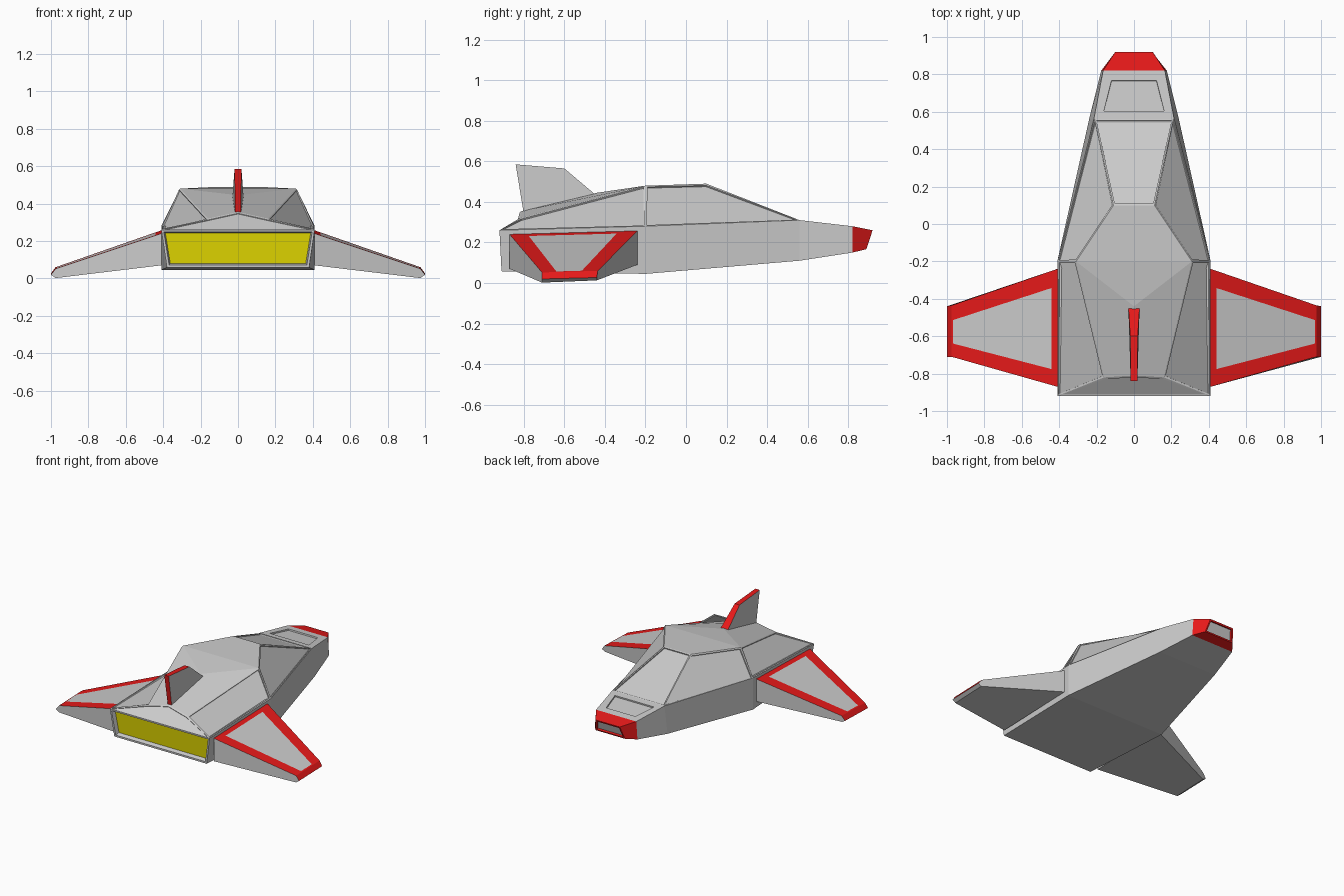
import bpy, bmesh
from mathutils import Vector

if "Cube" in bpy.data.objects:
    bpy.data.objects.remove(bpy.data.objects["Cube"])


def material(name, color):
    m = bpy.data.materials.new(name)
    m.diffuse_color = (*color, 1)
    m.use_nodes = True
    m.node_tree.nodes["Principled BSDF"].inputs["Base Color"].default_value = m.diffuse_color
    return m


MATS = [material("grey", (0.6, 0.6, 0.6)),
        material("red", (0.8, 0.01, 0.01)),
        material("yellow", (0.75, 0.68, 0.0))]
GREY, RED, YELLOW = 0, 1, 2


def build(name, verts, faces, colours=None, detail=None):
    """Flat-shaded mesh; colours maps face index to slot, detail edits the bmesh."""
    bm = bmesh.new()
    vs = [bm.verts.new(v) for v in verts]
    fs = [bm.faces.new([vs[i] for i in f]) for f in faces]
    for i, c in (colours or {}).items():
        fs[i].material_index = c
    bmesh.ops.recalc_face_normals(bm, faces=bm.faces)
    if detail:
        detail(bm, fs)
    me = bpy.data.meshes.new(name)
    bm.to_mesh(me)
    bm.free()
    for m in MATS:
        me.materials.append(m)
    ob = bpy.data.objects.new(name, me)
    bpy.context.collection.objects.link(ob)
    return ob


def recess(bm, face, border, depth, slope=0.001):
    bmesh.ops.inset_individual(bm, faces=[face], thickness=border)
    bmesh.ops.inset_individual(bm, faces=[face], thickness=slope, depth=-depth)


# Lower hull: stations of (y, half width, z) for top edge and bottom edge
stations = [((-0.92, 0.41, 0.26), (-0.91, 0.38, 0.058)),
            ((-0.20, 0.41, 0.28), (-0.20, 0.41, 0.045)),
            ((0.56, 0.215, 0.31), (0.56, 0.24, 0.11)),
            ((0.82, 0.165, 0.28), (0.82, 0.175, 0.15)),
            ((0.92, 0.10, 0.26), (0.89, 0.12, 0.167))]
verts = []
for (yt, wt, zt), (yb, wb, zb) in stations:
    verts += [(-wt, yt, zt), (wt, yt, zt), (wb, yb, zb), (-wb, yb, zb)]
faces = [[0, 1, 2, 3], [16, 17, 18, 19]]
for s in range(4):
    for k in range(4):
        a, b = 4 * s + k, 4 * s + (k + 1) % 4
        faces.append([a, b, b + 4, a + 4])


def hull_detail(bm, fs):
    # engine opening, nose vent and hatch
    recess(bm, fs[0], 0.018, 0.03, 0.01)
    fs[0].material_index = YELLOW
    recess(bm, fs[1], 0.015, 0.015)
    fs[1].material_index = GREY
    recess(bm, fs[10], 0.07, 0.01)


build("hull", verts, faces, {i: RED for i in (1, 14, 15, 16, 17)}, hull_detail)

# Canopy and rear deck: right half points, mirrored, plus two on the centre line
half = [(0.21, 0.56, 0.31), (0.11, 0.10, 0.49), (0.31, -0.20, 0.48),
        (0.41, -0.20, 0.28), (0.41, -0.92, 0.26), (0.16, -0.82, 0.32)]
verts = half + [(-x, y, z) for x, y, z in half]
verts += [(0, -0.44, 0.445), (0, -0.81, 0.355)]
faces = [[1, 0, 6, 7], [4, 5, 13, 11, 10], [1, 2, 8, 7], [2, 12, 8],
         [0, 3, 9, 6], [3, 4, 10, 9]]
for o in (0, 6):
    faces += [[2 + o, 3 + o, o, 1 + o], [3 + o, 2 + o, 5 + o, 4 + o],
              [2 + o, 12, 13, 5 + o]]


def canopy_detail(bm, fs):
    # recessed windows and deck panels
    for i in (0, 6, 9, 7, 10):
        recess(bm, fs[i], 0.012, 0.008)
    recess(bm, fs[1], 0.012, 0.004)


build("canopy_and_deck", verts, faces, None, canopy_detail)

# Wings with a red border around a grey top panel
for side, name in ((1, "right_wing"), (-1, "left_wing")):
    top = [Vector(p) for p in ((0.41, -0.24, 0.257), (0.41, -0.87, 0.24),
                               (0.975, -0.71, 0.052), (0.975, -0.435, 0.06))]

    def on_top(u, v):
        return top[0].lerp(top[3], u).lerp(top[1].lerp(top[2], u), v)

    panel = [on_top(0.055, 0.15), on_top(0.055, 0.86),
             on_top(0.985, 0.74), on_top(0.985, 0.29)]
    low = [Vector(p) for p in ((0.41, -0.24, 0.09), (0.41, -0.87, 0.07),
                               (0.975, -0.71, 0.002), (0.975, -0.44, 0.013))]
    tip = [Vector((1.0, -0.71, 0.02)), Vector((1.0, -0.44, 0.027))]
    verts = [(side * p.x, p.y, p.z) for p in top + panel + low + tip]
    faces = [[k, (k + 1) % 4, 4 + (k + 1) % 4, 4 + k] for k in range(4)]
    faces += [[3, 2, 12, 13], [4, 5, 6, 7], [13, 12, 10, 11], [8, 9, 10, 11],
              [0, 1, 9, 8], [0, 3, 13, 11, 8], [1, 2, 12, 10, 9]]
    build(name, verts, faces, {i: RED for i in range(5)})

# Tail fin: side profile (y, z, half thickness) with red edges
profile = [(-0.44, 0.43, 0.03), (-0.60, 0.565, 0.02),
           (-0.84, 0.585, 0.018), (-0.80, 0.34, 0.016)]
verts = [(s * w, y, z) for s in (1, -1) for y, z, w in profile]
faces = [[0, 1, 2, 3], [4, 5, 6, 7]]
faces += [[k, (k + 1) % 4, 4 + (k + 1) % 4, 4 + k] for k in range(4)]
build("tail_fin", verts, faces, {2: RED, 3: RED, 4: RED})
